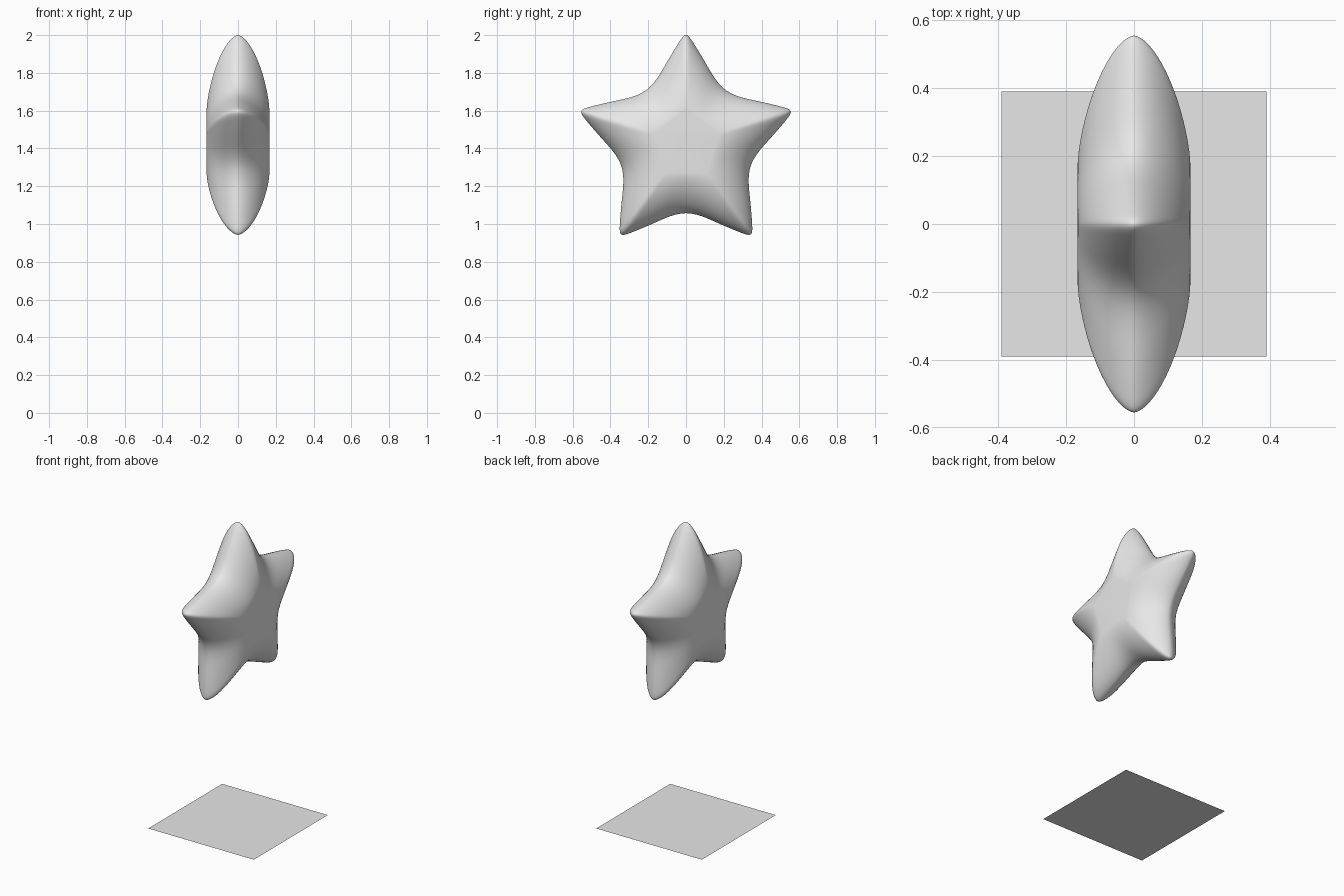
import bpy, bmesh, math
from mathutils import Vector, Matrix

cube = bpy.data.objects.get("Cube")
if cube:
    bpy.data.objects.remove(cube, do_unlink=True)

CENTER_Z = 1.417
HALF_THICK = 0.166
TIP_R, VALLEY_R = 0.583, 0.36
STEPS = 8      # samples per outline span
RINGS = 18     # rings from flat face to rim

grey = bpy.data.materials.new("light grey")
grey.use_nodes = True
grey.diffuse_color = (0.8, 0.8, 0.8, 1)
grey.node_tree.nodes["Principled BSDF"].inputs["Base Color"].default_value = (0.8, 0.8, 0.8, 1)


def finish(name, bm):
    mesh = bpy.data.meshes.new(name)
    bm.to_mesh(mesh)
    bm.free()
    mesh.materials.append(grey)
    obj = bpy.data.objects.new(name, mesh)
    bpy.context.collection.objects.link(obj)
    return obj


def star_outline():
    """Closed smooth star outline as a cubic B-spline round five arms."""
    valley = Vector((math.sin(math.pi / 5), math.cos(math.pi / 5))) * 0.334
    arm = [Vector(p) for p in ((-0.108, 0.43), (-0.035, 0.55), (0, 0.5995),
                               (0.035, 0.55), (0.108, 0.43))] + [valley]
    ctrl = []
    for k in range(5):
        turn = Matrix.Rotation(-k * math.tau / 5, 2)
        ctrl += [turn @ p for p in arm]
    points = []
    n = len(ctrl)
    for i in range(n):
        a, b, c, d = (ctrl[(i + j) % n] for j in range(4))
        for s in range(STEPS):
            t = s / STEPS
            points.append((a * (1 - t) ** 3 + b * (3 * t**3 - 6 * t**2 + 4)
                           + c * (-3 * t**3 + 3 * t**2 + 3 * t + 1) + d * t**3) / 6)
    return points


# Star: rings run from one flat face over the rounded rim to the other
outline = star_outline()
bm = bmesh.new()
rings = []
for j in range(-RINGS, RINGS + 1):
    u = 1 - abs(j) / RINGS
    s = math.sin(u * math.pi / 2) ** 1.3
    x = math.copysign(HALF_THICK * max(0, 1 - s**1.5) ** 0.6, j)
    ring = []
    for p in outline:
        r = p.length
        inner = 0.15 + 0.035 * (r - VALLEY_R) / (TIP_R - VALLEY_R)
        q = p * ((inner + (r - inner) * s) / r)
        ring.append(bm.verts.new((x, q.x, CENTER_Z + q.y)))
    rings.append(ring)
count = len(outline)
for a, b in zip(rings, rings[1:]):
    for i in range(count):
        k = (i + 1) % count
        bm.faces.new((a[i], a[k], b[k], b[i]))
bm.faces.new(rings[0])
bm.faces.new(rings[-1])
bmesh.ops.recalc_face_normals(bm, faces=bm.faces)
for f in bm.faces:
    f.smooth = True
finish("star", bm)

# Ground plate: a single flat square below the star
bm = bmesh.new()
bmesh.ops.create_grid(bm, x_segments=1, y_segments=1, size=0.39)
finish("base_plane", bm)
